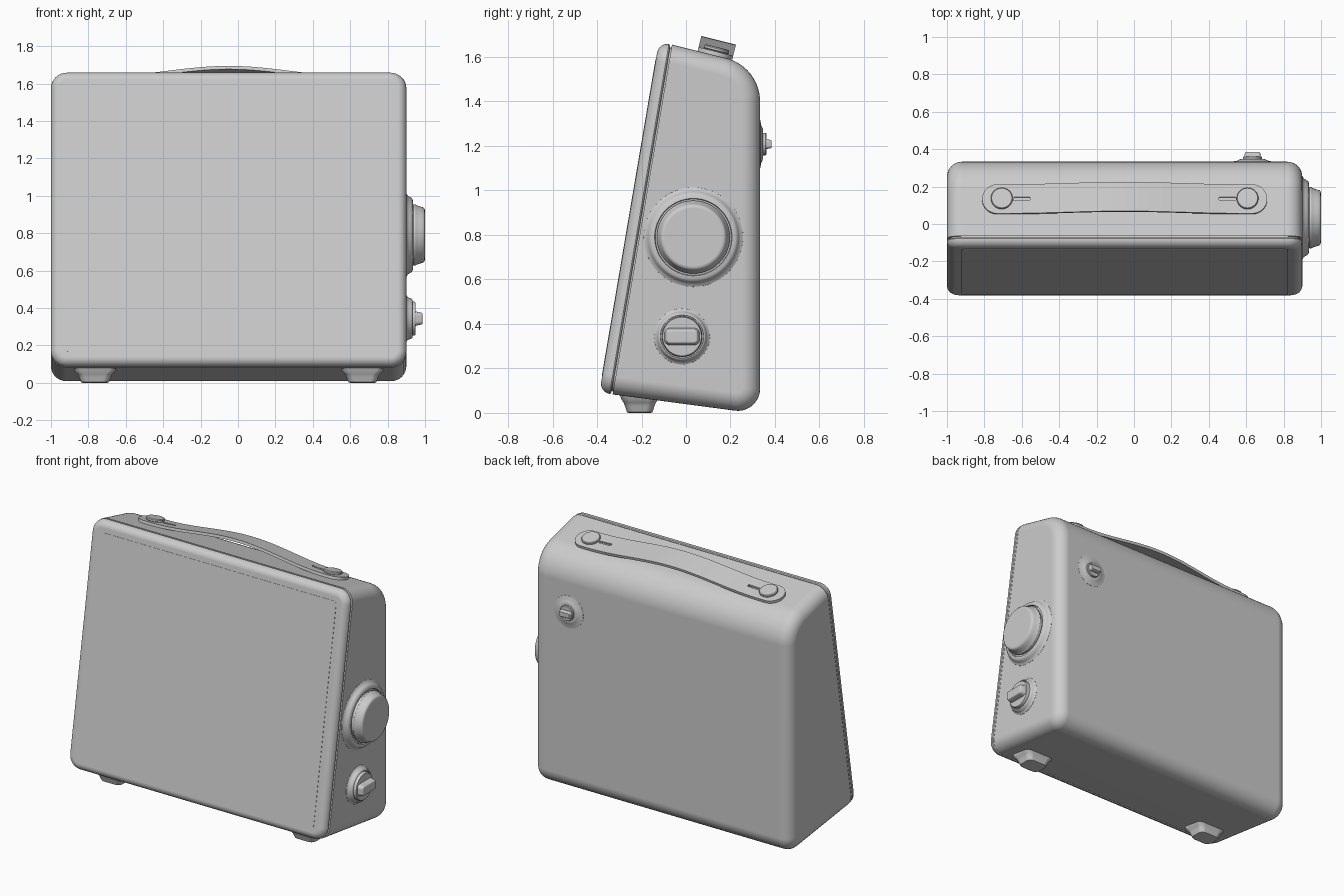
import bpy, bmesh
from math import sin, cos, pi, atan2, sqrt
from mathutils import Vector, Matrix

if "Cube" in bpy.data.objects:
    bpy.data.objects.remove(bpy.data.objects["Cube"])

CX = -0.05            # middle of the cabinet
HALF_W = 0.95         # half width of the cabinet
SIDE = CX + HALF_W    # right wall


def frame(origin, x_axis, y_axis):
    x, y = Vector(x_axis).normalized(), Vector(y_axis).normalized()
    m = Matrix((x, y, x.cross(y))).transposed().to_4x4()
    m.translation = origin
    return m


def finish(name, bm):
    bmesh.ops.recalc_face_normals(bm, faces=bm.faces)
    me = bpy.data.meshes.new(name)
    bm.to_mesh(me)
    bm.free()
    ob = bpy.data.objects.new(name, me)
    bpy.context.collection.objects.link(ob)
    return ob


def smooth(ob, angle=35):
    bpy.ops.object.select_all(action='DESELECT')
    ob.select_set(True)
    bpy.context.view_layer.objects.active = ob
    bpy.ops.object.shade_smooth_by_angle(angle=angle * pi / 180)
    ob.modifiers.new("weighted_normals", 'WEIGHTED_NORMAL').keep_sharp = True
    return ob


def loft(name, rings, matrix):
    """Skin a stack of closed rings and cap both ends."""
    bm = bmesh.new()
    vs = [[bm.verts.new(matrix @ Vector(p)) for p in r] for r in rings]
    n = len(vs[0])
    for a, b in zip(vs, vs[1:]):
        for i in range(n):
            j = (i + 1) % n
            bm.faces.new((a[i], a[j], b[j], b[i]))
    bm.faces.new(vs[0][::-1])
    bm.faces.new(vs[-1])
    return finish(name, bm)


def rounded_rect(hx, hy, r, z, seg=8):
    pts = []
    for k, (sx, sy) in enumerate(((1, 1), (-1, 1), (-1, -1), (1, -1))):
        for i in range(seg + 1):
            a = (k + i / seg) * pi / 2
            pts.append((sx * (hx - r) + r * cos(a), sy * (hy - r) + r * sin(a), z))
    return pts


def lathe(name, profile, matrix, n=64):
    rings = [[(r * cos(2 * pi * i / n), r * sin(2 * pi * i / n), z) for i in range(n)]
             for r, z in profile]
    return smooth(loft(name, rings, matrix))


def fillet(prev, corner, nxt, r, seg):
    """Round one corner of a profile."""
    c = Vector(corner)
    d1, d2 = (Vector(prev) - c).normalized(), (Vector(nxt) - c).normalized()
    half = d1.angle(d2) / 2
    mid = c + (d1 + d2).normalized() * (r / sin(half))
    t = r * cos(half) / sin(half)
    a, b = c + d1 * t - mid, c + d2 * t - mid
    a0, a1 = atan2(a.y, a.x), atan2(b.y, b.x)
    da = (a1 - a0 + pi) % (2 * pi) - pi
    return [mid + r * Vector((cos(a0 + da * i / seg), sin(a0 + da * i / seg)))
            for i in range(seg + 1)]


# Cabinet: side profile (y, z) extruded across, with rounded side rims
low_front, low_back = (-0.33, 0.083), (0.333, -0.005)
top_back, top_front = (0.333, 1.556), (-0.063, 1.655)
profile = [Vector(low_front)]
profile += fillet(low_front, low_back, top_back, 0.1, 10)
profile += fillet(low_back, top_back, top_front, 0.2, 14)
profile += [Vector(top_front)]
bm = bmesh.new()
caps = [[bm.verts.new((CX + s * HALF_W, p.x, p.y)) for p in profile] for s in (-1, 1)]
n = len(profile)
for i in range(n):
    j = (i + 1) % n
    bm.faces.new((caps[0][i], caps[0][j], caps[1][j], caps[1][i]))
for c in caps:
    bm.faces.new(c)
bmesh.ops.recalc_face_normals(bm, faces=bm.faces)
rims = [bm.edges.get((c[i], c[i + 1])) for c in caps for i in range(n - 1)]
bmesh.ops.bevel(bm, geom=rims, offset=0.08, offset_type='OFFSET', segments=8,
                profile=0.5, affect='EDGES', clamp_overlap=False)
smooth(finish("cabinet", bm))

# Front panel: slanted slab with a soft front rim and a seam groove behind
up = Vector((0, top_front[0] - low_front[0], top_front[1] - low_front[1]))
mid = ((low_front[0] + top_front[0]) / 2, (low_front[1] + top_front[1]) / 2)
slant = frame((CX, *mid), (1, 0, 0), up)
half_h = up.length / 2
R, DEPTH, EDGE = 0.085, 0.06, 0.046
steps = [(0.014, 0.0), (0.014, 0.006), (0.004, 0.008), (0.0, DEPTH - EDGE)]
steps += [(EDGE * (1 - cos(i * pi / 16)), DEPTH - EDGE + EDGE * sin(i * pi / 16))
          for i in range(1, 9)]
smooth(loft("front_panel", [rounded_rect(HALF_W - d, half_h - d, R - d, z)
                            for d, z in steps], slant))

# Speaker grille: thin plate set on the front panel
smooth(loft("front_grille", [rounded_rect(0.873, half_h - 0.075, 0.02, z)
                             for z in (0.055, 0.062)], slant))

# Large dial on the right wall
AX_Y, AX_Z = (0, 1, 0), (0, 0, 1)
dial = frame((SIDE, 0.033, 0.79), AX_Y, AX_Z)
lathe("large_dial_collar", [(0.225, -0.01), (0.223, 0.001), (0.211, 0.007), (0.205, 0.016),
                            (0.199, 0.027), (0.19, 0.034), (0.174, 0.036), (0.171, 0.026)], dial)
lathe("large_dial", [(0.158, 0.0), (0.158, 0.034), (0.164, 0.038), (0.164, 0.048),
                     (0.159, 0.055), (0.152, 0.075), (0.148, 0.09), (0.141, 0.097),
                     (0.13, 0.1)], dial)

# Small selector knob on the right wall
small = frame((SIDE, -0.018, 0.343), AX_Y, AX_Z)
lathe("selector_collar", [(0.127, -0.01), (0.125, 0.001), (0.116, 0.006), (0.111, 0.016),
                          (0.107, 0.027), (0.102, 0.032), (0.097, 0.033), (0.096, 0.026)], small)
lathe("selector_disc", [(0.091, 0.0), (0.091, 0.042), (0.087, 0.048), (0.08, 0.05)], small)
smooth(loft("selector_grip", [rounded_rect(0.08 - d, 0.04 - d, 0.026 - d, z) for d, z in
                              ((0, 0.045), (0.004, 0.06), (0.008, 0.08),
                               (0.012, 0.085), (0.018, 0.087))], small))

# Small knob on the back wall
back = frame((0.634, 0.333, 1.208), (-1, 0, 0), AX_Z)
lathe("back_knob_collar", [(0.11, -0.008), (0.108, 0.001), (0.085, 0.005), (0.072, 0.011),
                           (0.064, 0.014), (0.054, 0.014)], back, 48)
lathe("back_knob_disc", [(0.05, 0.0), (0.05, 0.024), (0.047, 0.028), (0.043, 0.029)], back, 48)
smooth(loft("back_knob_grip", [rounded_rect(0.044 - d, 0.022 - d, 0.014 - d, z) for d, z in
                               ((0, 0.026), (0.003, 0.047), (0.007, 0.052))], back))

# Carry strap: arched band on the sloping top
top_y = 0.13
slope = (top_back[1] - top_front[1]) / (top_back[0] - top_front[0])
top = frame((CX, top_y, top_front[1] + slope * (top_y - top_front[0])), (1, 0, 0), (0, 1, slope))
HL, HW, T = 0.762, 0.08, 0.018
xs = [HL - HW + HW * sin(i * pi / 24) for i in range(12)] + [HL - 0.0003]
xs = [-x for x in reversed(xs)] + [-0.64 + 0.04 * i for i in range(33)] + xs
rings = []
for x in xs:
    over = max(0.0, abs(x) - (HL - HW))
    w = sqrt(HW * HW - over * over)
    h = 0.052 * cos(pi / 2 * min(1, abs(x) / 0.64)) ** 2
    rings.append([(x, -w, h), (x, w, h), (x, w, h + T), (x, -w, h + T)])
strap = loft("carry_strap", rings, top)

# Strap slots and fixing buttons, one pair at each end
for s, side in ((-1, "left"), (1, "right")):
    at = top @ Matrix.Translation((s * 0.55, 0, 0))
    cutter = loft("slot_cutter", [rounded_rect(0.045, 0.009, 0.004, z, 3)
                                  for z in (0.009, 0.08)], at)
    cutter.hide_render = True
    cut = strap.modifiers.new("slot", 'BOOLEAN')
    cut.operation, cut.object, cut.solver = 'DIFFERENCE', cutter, 'EXACT'
    bpy.context.view_layer.objects.active = strap
    bpy.ops.object.modifier_apply(modifier=cut.name)
    bpy.data.objects.remove(cutter)
    lathe(side + "_strap_button",
          [(0.053, 0.0), (0.053, 0.02), (0.058, 0.023), (0.058, 0.032), (0.054, 0.037),
           (0.046, 0.039)], top @ Matrix.Translation((s * 0.657, 0, 0)), 48)
smooth(strap)

# Front feet: flared pads under the cabinet
for s, side in ((-1, "left"), (1, "right")):
    under = frame((CX + s * 0.715, -0.208, 0), (1, 0, 0), (0, -1, 0))
    smooth(loft(side + "_foot", [rounded_rect(a, b, 0.035, -z) for a, b, z in
                                 ((0.118, 0.093, 0.09), (0.108, 0.082, 0.06),
                                  (0.093, 0.073, 0.047), (0.085, 0.066, 0.03),
                                  (0.078, 0.06, 0.01), (0.074, 0.057, 0.003),
                                  (0.066, 0.05, 0.0))], under))
